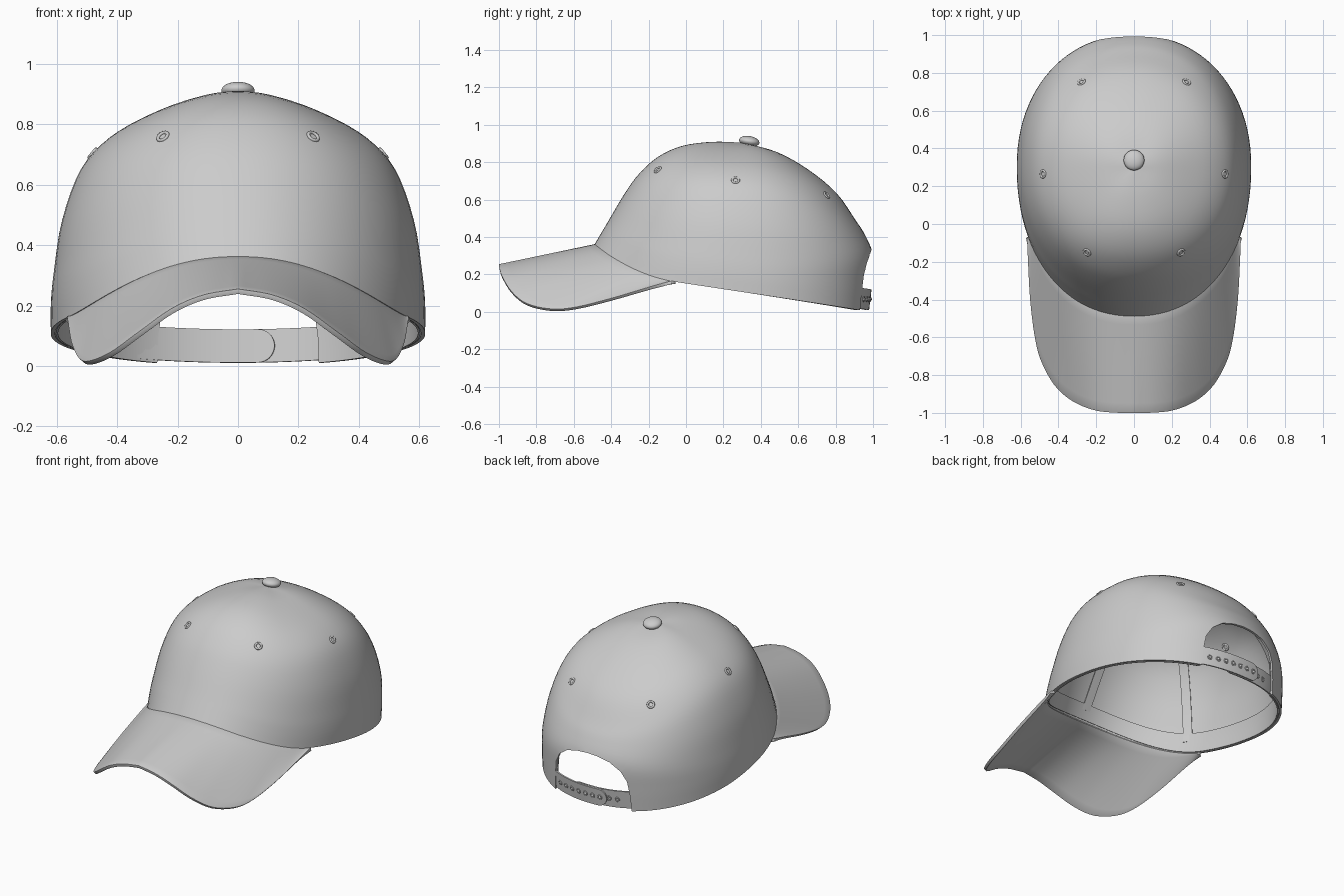
import bpy, bmesh, math
from mathutils import Vector

if "Cube" in bpy.data.objects:
    bpy.data.objects.remove(bpy.data.objects["Cube"])

APEX = 0.905
CY = 0.3


def spline(pts, t):
    """Catmull-Rom through tuples, t in 0..1"""
    n = len(pts) - 1
    f = min(max(t, 0), 1) * n
    i = min(int(f), n - 1)
    f -= i
    p1, p2 = Vector(pts[i]), Vector(pts[i + 1])
    p0 = Vector(pts[i - 1]) if i > 0 else p1 * 2 - p2
    p3 = Vector(pts[i + 2]) if i + 2 <= n else p2 * 2 - p1
    return 0.5 * (2 * p1 + (p2 - p0) * f + (2 * p0 - 5 * p1 + 4 * p2 - p3) * f ** 2
                  + (3 * p1 - p0 - 3 * p2 + p3) * f ** 3)


# crown profiles: (radius fraction, height fraction) from rim to top
FRONT = [(1, 0), (.955, .11), (.91, .22), (.8, .49), (.7, .69), (.57, .86), (.405, .968), (.2, 1.008), (0, 1)]
SIDE = [(1, 0), (1, .12), (.985, .25), (.94, .47), (.84, .68), (.69, .81), (.48, .905), (.24, .975), (0, 1)]
BACK = [(.97, 0), (.985, .17), (.99, .33), (.93, .45), (.857, .54), (.714, .7), (.5, .84), (.26, .945), (0, 1)]


def rim_z(y):
    return max(.006, .152 - .151 * y + (.69 * (y + .05) ** 2 if y < -.05 else 0))


def crown_point(a, t, inset=0.0):
    c, s = math.cos(a), math.sin(a)
    e = 2 / 2.15
    x = .62 * math.copysign(abs(c) ** e, c)
    y = (.707 if s > 0 else .79) * math.copysign(abs(s) ** e, s)
    uv = spline(SIDE, t) * c * c + spline(BACK if s > 0 else FRONT, t) * s * s
    z0 = rim_z(CY + y)
    k = uv.x * (1 - inset / .62)
    return Vector((x * k, CY + y * k, z0 + uv.y * (APEX - z0 - inset)))


def make(name, bm):
    me = bpy.data.meshes.new(name)
    bm.to_mesh(me)
    bm.free()
    ob = bpy.data.objects.new(name, me)
    bpy.context.collection.objects.link(ob)
    return ob


def grid(name, rows, thick, closed=False, cap=None, up=None):
    """Sheet from rows of points, thickened opposite its normals"""
    bm = bmesh.new()
    vs = [[bm.verts.new(p) for p in r] for r in rows]
    n = len(rows[0])
    for r0, r1 in zip(vs, vs[1:]):
        for i in range(n if closed else n - 1):
            j = (i + 1) % n
            bm.faces.new((r0[i], r0[j], r1[j], r1[i]))
    if cap is not None:
        v = bm.verts.new(cap)
        for i in range(n):
            bm.faces.new((vs[-1][i], vs[-1][(i + 1) % n], v))
    bm.normal_update()
    if up and sum(f.normal.dot(Vector(up)) * f.calc_area() for f in bm.faces) < 0:
        bmesh.ops.reverse_faces(bm, faces=bm.faces[:])
    ob = make(name, bm)
    m = ob.modifiers.new("thick", 'SOLIDIFY')
    m.thickness, m.offset = thick, -1
    return ob


def finish(ob, angle=40):
    bpy.ops.object.select_all(action='DESELECT')
    bpy.context.view_layer.objects.active = ob
    ob.select_set(True)
    for m in list(ob.modifiers):
        bpy.ops.object.modifier_apply(modifier=m.name)
    bpy.ops.object.shade_smooth_by_angle(angle=math.radians(angle))


# cutter for the back opening
half = [(.272, -.1), (.264, .1), (.25, .2), (.215, .262), (.15, .308), (.07, .328)]
bm = bmesh.new()
outline = half + [(0, .333)] + [(-x, z) for x, z in reversed(half)]
f = bm.faces.new([bm.verts.new((x, .6, z)) for x, z in outline])
ext = bmesh.ops.extrude_face_region(bm, geom=[f])["geom"]
bmesh.ops.translate(bm, vec=(0, .7, 0), verts=[v for v in ext if isinstance(v, bmesh.types.BMVert)])
if len(bm.faces) < len(outline) + 2:  # close the starting end when extrude drops it
    bmesh.ops.holes_fill(bm, edges=[e for e in bm.edges if e.is_boundary], sides=0)
bmesh.ops.recalc_face_normals(bm, faces=bm.faces[:])
cutter = make("opening_cutter", bm)
cutter.hide_render = True


def cut(ob):
    m = ob.modifiers.new("opening", 'BOOLEAN')
    m.operation, m.solver, m.object = 'DIFFERENCE', 'EXACT', cutter


# crown shell
N, T = 96, 32
angles = [2 * math.pi * i / N for i in range(N)]
crown = grid("crown", [[crown_point(a, j / T) for a in angles] for j in range(T)], .014,
             closed=True, cap=(0, CY, APEX))
cut(crown)
finish(crown)

# sweatband inside the rim
band = grid("sweatband", [[crown_point(a, .18 * j / 5, .016) for a in angles] for j in range(6)],
            .008, closed=True)
cut(band)
finish(band)
bpy.data.objects.remove(cutter)

# seam tapes inside the crown
for deg in (-90, -32, 32, 90, 148, 212):
    a = math.radians(deg)
    side = Vector((-math.sin(a), math.cos(a), 0)) * .028
    t0 = .34 if deg == 90 else .1
    rows = []
    for j in range(17):
        p = crown_point(a, t0 + (.97 - t0) * j / 16, .021)
        rows.append([p - side, p + side])
    finish(grid("seam_tape", rows, .004))

# curved brim, ruled from the crown rim to its outer edge
EDGE = [(0, -1, .255), (.115, -.998, .235), (.22, -.983, .19), (.33, -.935, .112), (.42, -.855, .047),
        (.49, -.73, .017), (.525, -.6, .024), (.55, -.4, .073), (.561, -.2, .132), (.566, -.08, .166)]
INNER = [(x, 0) for x in (0, .1, .2, .3, .38, .45, .485, .52, .545, .562)]
rows = []
for i in range(-40, 41):
    t, sg = abs(i) / 40, (1 if i >= 0 else -1)
    o, x = spline(EDGE, t), spline(INNER, t).x
    y = CY - .79 * (1 - (x / .62) ** 2.15) ** (1 / 2.15)
    p = Vector((x * .99, y + .008, rim_z(y) + .004))
    rows.append([Vector((sg * q.x, q.y, q.z)) for q in (p.lerp(o, k / 10) for k in range(11))])
brim = grid("brim", rows, .017, up=(0, 0, 1))
bv = brim.modifiers.new("soft", 'BEVEL')
bv.width, bv.segments, bv.angle_limit = .005, 2, math.radians(50)
finish(brim)


# eyelets, button and strap studs
def oriented(name, loc, normal, kind, r, h):
    if kind == 'ring':
        bpy.ops.mesh.primitive_torus_add(major_radius=r, minor_radius=h, major_segments=20, minor_segments=8)
    else:
        bpy.ops.mesh.primitive_uv_sphere_add(segments=32, ring_count=16, radius=1)
    ob = bpy.context.object
    ob.name = name
    if kind == 'dome':
        ob.scale = (r, r, h)
    ob.rotation_euler = Vector(normal).to_track_quat('Z', 'Y').to_euler()
    ob.location = loc
    bpy.ops.object.shade_smooth()


for x, y, z in ((.245, -.155, .745), (.475, .265, .69), (.28, .77, .62)):
    for sg in (1, -1):
        ok, loc, nor, _ = crown.closest_point_on_mesh((sg * x * 1.03, y, z + .02))
        oriented("eyelet", loc, nor, 'ring', .018, .006)
        oriented("eyelet_back", loc - nor * .014, nor, 'ring', .018, .006)
oriented("top_button", (0, .338, .912), (0, .17, 1), 'dome', .055, .028)


# adjustable strap halves
def strap_y(x, z, off):
    return CY + .679 * (1 - (abs(x) / .615) ** 2.15) ** (1 / 2.15) + off + (z - .06) * .12


def strap(name, sg, off):
    rows = []
    for i in range(41):
        d = .46 * (1 - math.cos(math.pi * i / 40)) / 2
        x = sg * (-.122 + d)
        h = .055 * math.sqrt(max(.004, 1 - max(0, 1 - d / .055) ** 2))
        mid = .065 + .12 * x * x
        rows.append([Vector((x, strap_y(x, mid + h * k, off), mid + h * k)) for k in (-1, -.5, 0, .5, 1)])
    finish(grid(name, rows, .009, up=(0, 1, 0)))


strap("outer_strap", 1, .006)
strap("inner_strap", -1, -.008)
for i in range(9):
    x = -.18 + .05 * i
    off = -.008 if i < 2 else .006
    slope = (strap_y(x + .01, .06, 0) - strap_y(x - .01, .06, 0)) / .02
    loc = Vector((x, strap_y(x, .068, off), .068))
    oriented("strap_hole", loc, (-slope, 1, -.12), 'ring', .012, .0035)
    if i >= 2:
        oriented("strap_stud", loc, (-slope, 1, -.12), 'dome', .008, .008)
